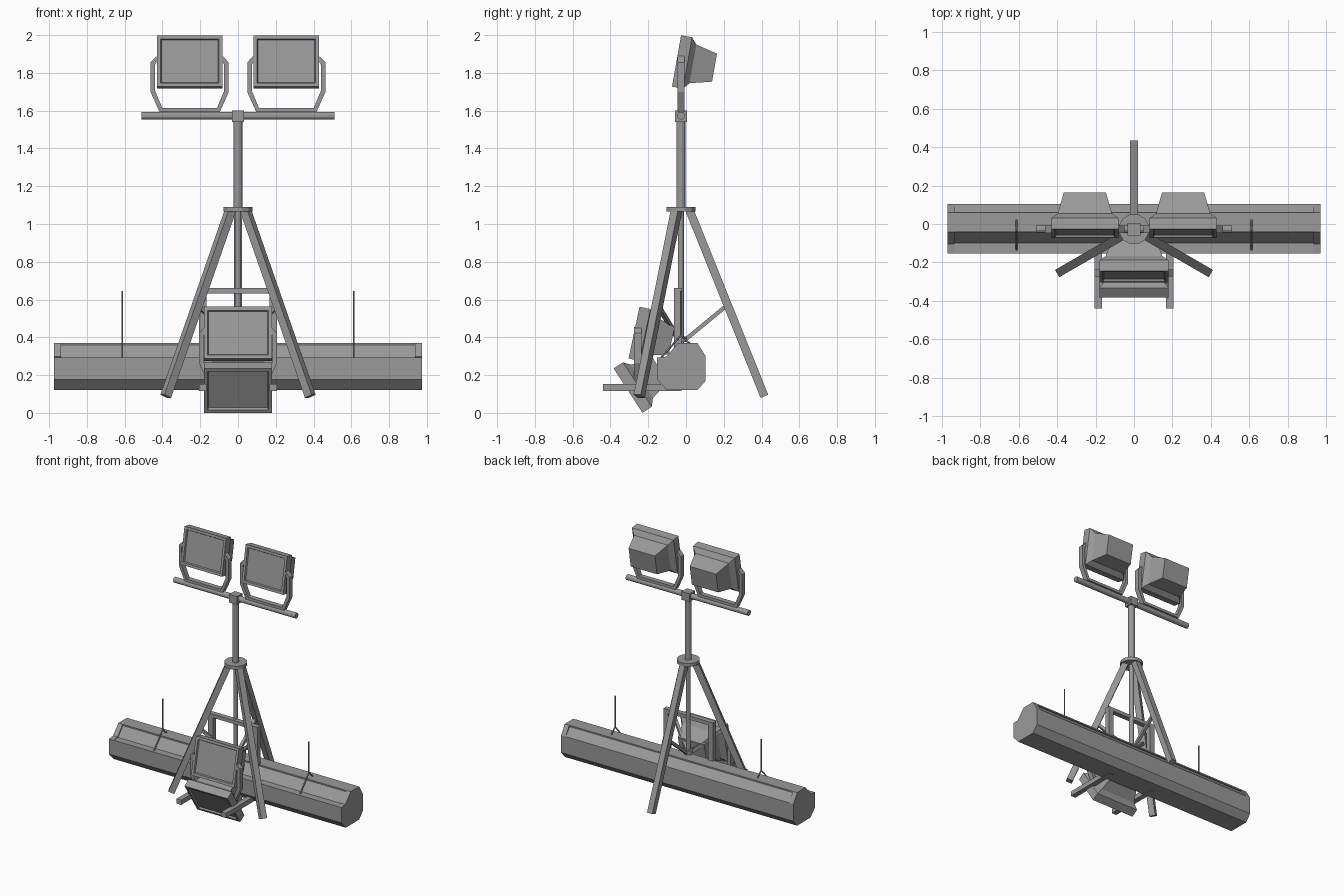
import bpy, bmesh, math
from mathutils import Vector, Matrix

cube = bpy.data.objects.get("Cube")
if cube:
    bpy.data.objects.remove(cube, do_unlink=True)

grey = bpy.data.materials.new("grey metal")
grey.use_nodes = True
grey.diffuse_color = (0.32, 0.32, 0.32, 1)
grey.node_tree.nodes["Principled BSDF"].inputs["Base Color"].default_value = grey.diffuse_color

POLE_Y = -0.027


def finish(name, bm):
    bmesh.ops.recalc_face_normals(bm, faces=bm.faces)
    mesh = bpy.data.meshes.new(name)
    bm.to_mesh(mesh)
    bm.free()
    mesh.materials.append(grey)
    obj = bpy.data.objects.new(name, mesh)
    bpy.context.collection.objects.link(obj)
    return obj


def loft(name, rings):
    """Skin a row of closed rings and cap both ends."""
    bm = bmesh.new()
    rows = [[bm.verts.new(p) for p in ring] for ring in rings]
    n = len(rows[0])
    for a, b in zip(rows, rows[1:]):
        for i in range(n):
            j = (i + 1) % n
            bm.faces.new((a[i], a[j], b[j], b[i]))
    bm.faces.new(rows[0])
    bm.faces.new(rows[-1])
    return finish(name, bm)


def box(name, x, y, z):
    corners = [(x[0], y[0]), (x[1], y[0]), (x[1], y[1]), (x[0], y[1])]
    return loft(name, [[(a, b, h) for a, b in corners] for h in z])


def rod(name, start, end, radius, sides=12):
    """Straight bar between two points; four sides give a square bar."""
    start, end = Vector(start), Vector(end)
    turn = (end - start).to_track_quat('Z', 'Y')
    rings = []
    for centre in (start, end):
        ring = []
        for i in range(sides):
            t = math.tau * (i + 0.5) / sides
            ring.append(centre + turn @ Vector((radius * math.cos(t), radius * math.sin(t), 0)))
        rings.append(ring)
    return loft(name, rings)


def floodlight(name, x, y, z, tilt, hw, hh):
    """Framed lamp with recessed glass and tapering rear housing."""
    c, s = math.cos(math.radians(tilt)), math.sin(math.radians(tilt))
    sections = [(0.012, hw - 0.024, hh - 0.024), (0, hw - 0.019, hh - 0.019), (0, hw, hh),
                (0.059, hw, hh), (0.088, hw - 0.033, hh - 0.034), (0.204, 0.11, 0.075)]
    rings = []
    for d, w, h in sections:
        rings.append([(x + i * w, y + d * c + j * h * s, z - d * s + j * h * c)
                      for i, j in ((-1, -1), (1, -1), (1, 1), (-1, 1))])
    return loft(name, rings)


def yoke(name, x, y, z):
    """Bent strap that carries a lamp, standing on height z."""
    outer = [(0.16, 0), (0.207, 0.105), (0.207, 0.262), (0.175, 0.295)]
    inner = [(0.175, 0.262), (0.183, 0.25), (0.183, 0.112), (0.145, 0.02)]
    half = outer + inner
    profile = half + [(-a, b) for a, b in reversed(half)]
    return loft(name, [[(x + a, y + d, z + b) for a, b in profile] for d in (-0.019, 0.019)])


# Mast, hub and top crossbar
rod("upper_mast", (0, POLE_Y, 1.07), (0, POLE_Y, 1.57), 0.024)
rod("lower_mast", (0, POLE_Y, 0.34), (0, POLE_Y, 1.08), 0.017)
rod("hub_plate", (0, POLE_Y, 1.065), (0, POLE_Y, 1.09), 0.08)
rod("mast_collar", (0, POLE_Y, 0.375), (0, POLE_Y, 0.405), 0.032)
box("crossbar_joint", (-0.033, 0.033), (POLE_Y - 0.032, POLE_Y + 0.032), (1.54, 1.602))
rod("crossbar", (-0.51, POLE_Y, 1.573), (0.51, POLE_Y, 1.573), 0.021)

# Tripod legs with braces to the collar
for i, angle in enumerate((90, 210, 330)):
    dx, dy = math.cos(math.radians(angle)), math.sin(math.radians(angle))

    def at(r, z):
        return (dx * r, POLE_Y + dy * r, z)
    rod(f"tripod_leg_{i + 1}", at(0.047, 1.07), at(0.442, 0.088), 0.031, 4)
    rod(f"leg_brace_{i + 1}", at(0.02, 0.385), at(0.245, 0.57), 0.015, 4)

# Upper pair of floodlights
for side, sx in (("left", 1), ("right", -1)):
    floodlight(f"{side}_floodlight", sx * 0.256, -0.05, 1.863, 10, 0.174, 0.138)
    yoke(f"{side}_yoke", sx * 0.256, POLE_Y, 1.594)

# Low stand: forward feet, uprights and top rail
for side, sx in (("left", 1), ("right", -1)):
    x = sorted((sx * 0.167, sx * 0.207))
    box(f"{side}_stand_foot", x, (-0.44, -0.025), (0.117, 0.153))
    box(f"{side}_stand_upright", x, (-0.063, -0.025), (0.153, 0.66))
box("stand_top_rail", (-0.167, 0.167), (-0.063, -0.025), (0.633, 0.66))

# Stand floodlights
floodlight("stand_floodlight", 0, -0.275, 0.425, 12, 0.18, 0.14)
yoke("stand_yoke", 0, -0.255, 0.16)
floodlight("lower_floodlight", 0, -0.307, 0.118, -33, 0.18, 0.14)
for sx in (1, -1):
    rod("lower_pivot", (sx * 0.15, -0.285, 0.135), (sx * 0.19, -0.285, 0.135), 0.015)

# Long lamp housing: lower shell, recessed upper faces and full end caps
lower = [(0.104, 0.3), (0.104, 0.17), (0.06, 0.12), (-0.1, 0.12), (-0.153, 0.177), (-0.153, 0.292)]
cap = lower + [(-0.104, 0.298), (-0.042, 0.37), (0.06, 0.37)]
body = lower + [(-0.098, 0.292), (-0.04, 0.36), (0.05, 0.36)]
loft("long_lamp_body", [[(x, y, z) for y, z in body] for x in (-0.936, 0.936)])
box("long_lamp_top_plate", (-0.936, 0.936), (-0.042, 0.06), (0.36, 0.37))
for side, sx in (("left", 1), ("right", -1)):
    loft(f"{side}_end_cap", [[(sx * x, y, z) for y, z in cap] for x in (0.936, 0.973)])

    # Hanger: thin drop rod and a forked sling
    x = sx * 0.612
    rod(f"{side}_hanger_rod", (x, POLE_Y, 0.405), (x, POLE_Y, 0.645), 0.005, 6)
    rod(f"{side}_sling_front", (x, POLE_Y, 0.41), (x, -0.135, 0.288), 0.005, 6)
    rod(f"{side}_sling_back", (x, POLE_Y, 0.41), (x, 0.095, 0.3), 0.005, 6)
